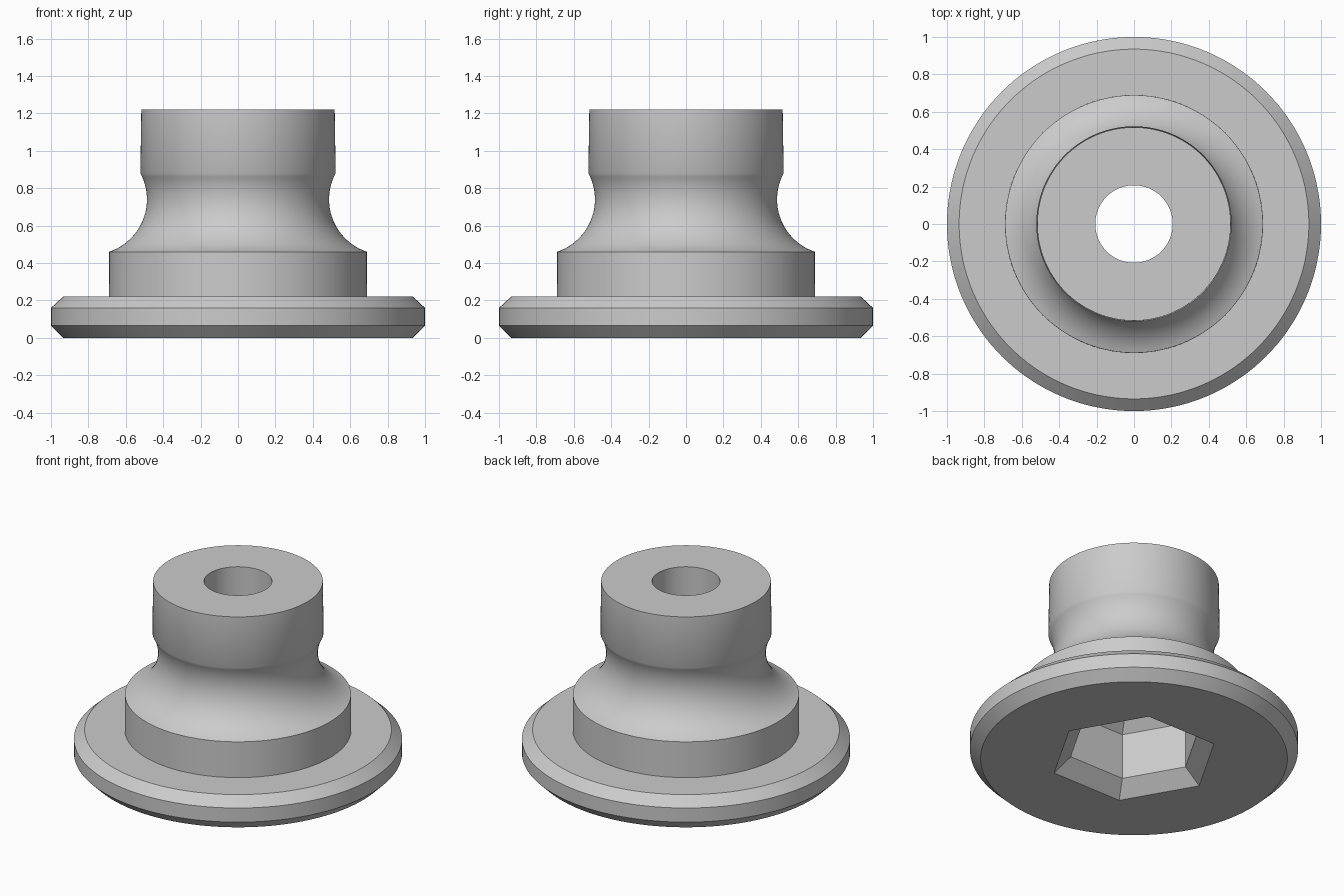
import bpy, bmesh
from math import sin, cos, pi, radians, sqrt

cube = bpy.data.objects.get("Cube")
if cube:
    bpy.data.objects.remove(cube, do_unlink=True)

SEGMENTS = 144


def circle(radius, z):
    """Round ring of points."""
    steps = [2 * pi * i / SEGMENTS for i in range(SEGMENTS)]
    return [(radius * cos(a), radius * sin(a), z) for a in steps]


def hexagon(apothem, z):
    """Six-sided ring with corners on the x axis, sampled at the same angles."""
    ring = []
    for i in range(SEGMENTS):
        a = 2 * pi * i / SEGMENTS
        r = apothem / cos(a % (pi / 3) - pi / 6)
        ring.append((r * cos(a), r * sin(a), z))
    return ring


# Chamfered flange and shoulder
rings = [circle(r, z) for r, z in
         [(0.935, 0), (1, 0.065), (1, 0.16), (0.935, 0.22), (0.69, 0.22)]]

# Concave neck: an arc swept from the shoulder up to the collar
start, end, steps = radians(-71.6), radians(28.3), 24
for i in range(steps + 1):
    a = start + (end - start) * i / steps
    rings.append(circle(0.782 - 0.295 * cos(a), 0.74 + 0.295 * sin(a)))

# Collar, then down the round bore
rings += [circle(0.517, 1.22), circle(0.207, 1.22), circle(0.207, 0.545)]

# Hexagonal socket: tapered roof, straight walls, chamfered mouth
rings += [hexagon(a, z) for a, z in
          [(0.21, 0.545), (0.355, 0.4), (0.355, 0.093), (0.449, 0)]]

# Join neighbouring rings, and the last ring back to the first
bm = bmesh.new()
loops = [[bm.verts.new(p) for p in ring] for ring in rings]
for lower, upper in zip(loops, loops[1:] + loops[:1]):
    for i in range(SEGMENTS):
        j = (i + 1) % SEGMENTS
        bm.faces.new((lower[i], lower[j], upper[j], upper[i]))
bmesh.ops.recalc_face_normals(bm, faces=bm.faces[:])

mesh = bpy.data.meshes.new("flanged_bushing")
bm.to_mesh(mesh)
bm.free()
body = bpy.data.objects.new("flanged_bushing", mesh)
bpy.context.collection.objects.link(body)

# Plain grey
grey = bpy.data.materials.new("light_grey")
grey.use_nodes = True
colour = (0.6, 0.6, 0.6, 1)
grey.diffuse_color = colour
grey.node_tree.nodes["Principled BSDF"].inputs["Base Color"].default_value = colour
mesh.materials.append(grey)

bpy.ops.object.select_all(action='DESELECT')
body.select_set(True)
bpy.context.view_layer.objects.active = body
bpy.ops.object.shade_smooth_by_angle(angle=radians(30))
